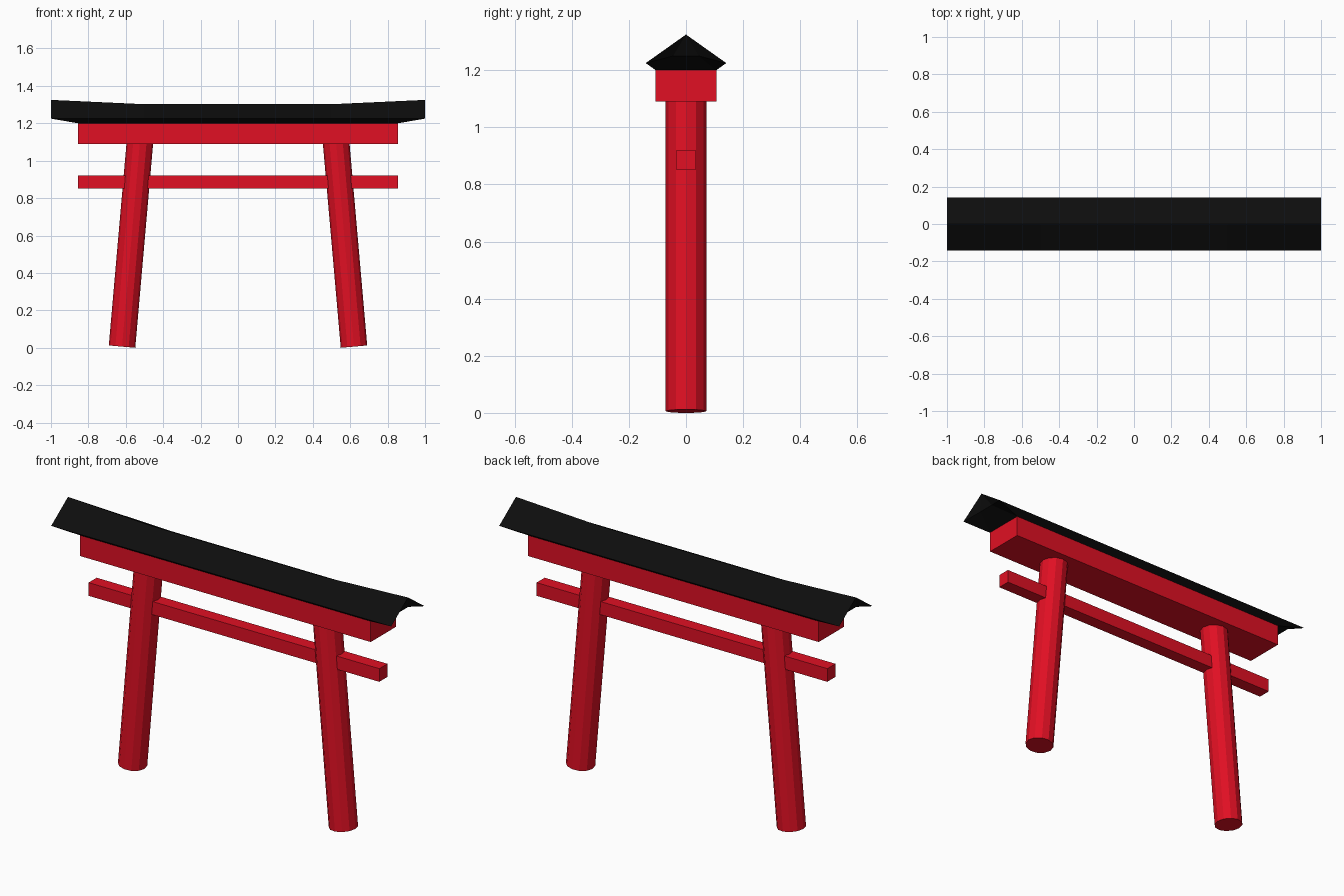
import bpy, bmesh, math
from mathutils import Matrix, Vector

if "Cube" in bpy.data.objects:
    bpy.data.objects.remove(bpy.data.objects["Cube"])


def material(name, rgb):
    m = bpy.data.materials.new(name)
    m.diffuse_color = (*rgb, 1)
    m.use_nodes = True
    m.node_tree.nodes["Principled BSDF"].inputs["Base Color"].default_value = m.diffuse_color
    return m


RED = material("red_paint", (0.75, 0.005, 0.017))
BLACK = material("black_roof", (0.004, 0.004, 0.004))


def add_object(name, bm, mat):
    bmesh.ops.recalc_face_normals(bm, faces=bm.faces)
    mesh = bpy.data.meshes.new(name)
    bm.to_mesh(mesh)
    bm.free()
    mesh.materials.append(mat)
    obj = bpy.data.objects.new(name, mesh)
    bpy.context.collection.objects.link(obj)
    return obj


def beam(name, size, z):
    bm = bmesh.new()
    bmesh.ops.create_cube(bm, size=1, matrix=Matrix.Translation((0, 0, z)) @ Matrix.Diagonal((*size, 1)))
    add_object(name, bm, RED)


# Horizontal beams
beam("upper_beam", (1.71, 0.212, 0.11), 1.145)
beam("tie_beam", (1.71, 0.068, 0.07), 0.886)

# Pillars leaning inwards
TILT, LENGTH = math.radians(5), 1.12
for side, label in ((-1, "left"), (1, "right")):
    bm = bmesh.new()
    place = (Matrix.Translation((side * 0.62, 0, 0.006))
             @ Matrix.Rotation(-side * TILT, 4, 'Y')
             @ Matrix.Translation((0, 0, LENGTH / 2)))
    bmesh.ops.create_cone(bm, cap_ends=True, segments=12, radius1=0.071,
                          radius2=0.071, depth=LENGTH, matrix=place)
    add_object(label + "_pillar", bm, RED)

# Roof: ridge rising to the ends, straight eaves, underside tapering to the beam
bm = bmesh.new()
ridge = [bm.verts.new(p) for p in ((-1, 0, 1.325), (-0.5, 0, 1.302), (0.5, 0, 1.302), (1, 0, 1.325))]
eave, base, hollow = {}, {}, {}
for sx in (-1, 1):
    for sy in (-1, 1):
        eave[sx, sy] = bm.verts.new((sx, sy * 0.141, 1.225))
        base[sx, sy] = bm.verts.new((sx * 0.855, sy * 0.106, 1.2))
        hollow[sx, sy] = bm.verts.new((sx * 0.97, sy * 0.045, 1.25))

for sy in (-1, 1):
    # slope and underside strip
    mid = [bm.verts.new((x, sy * 0.141, 1.225)) for x in (-0.5, 0.5)]
    edge = [eave[-1, sy], *mid, eave[1, sy]]
    for i in range(3):
        bm.faces.new((ridge[i], ridge[i + 1], edge[i + 1], edge[i]))
    bm.faces.new((*edge, base[1, sy], base[-1, sy]))

for sx, top in ((-1, ridge[0]), (1, ridge[3])):
    # hollowed gable ends
    for sy in (-1, 1):
        bm.faces.new((top, eave[sx, sy], hollow[sx, sy]))
        bm.faces.new((eave[sx, sy], base[sx, sy], hollow[sx, sy]))
    bm.faces.new((top, hollow[sx, -1], hollow[sx, 1]))
    bm.faces.new((hollow[sx, -1], base[sx, -1], base[sx, 1], hollow[sx, 1]))
bm.faces.new((base[-1, -1], base[1, -1], base[1, 1], base[-1, 1]))
add_object("roof", bm, BLACK)
